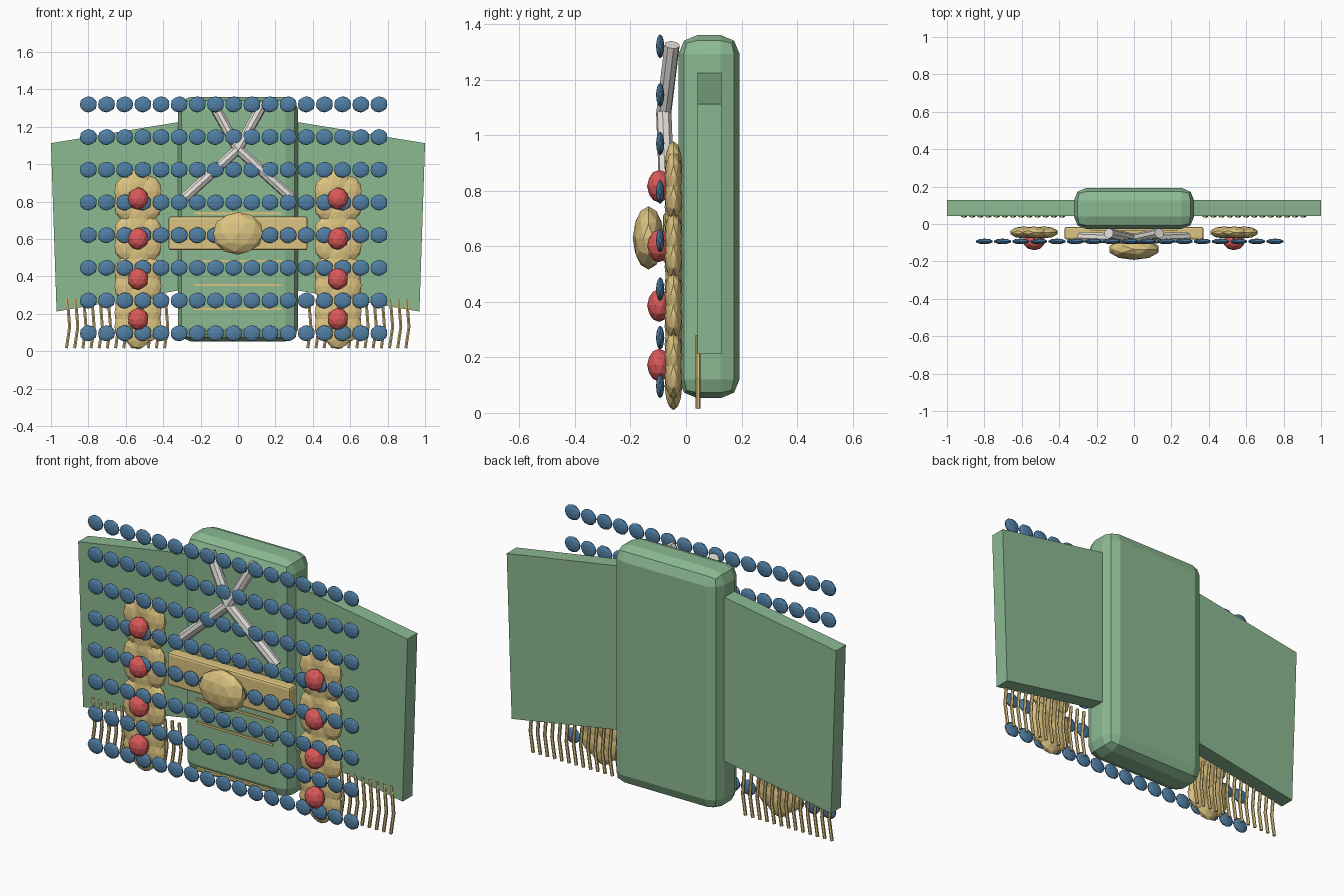
import bpy, bmesh, math
from mathutils import Matrix, Vector

if "Cube" in bpy.data.objects:
    bpy.data.objects.remove(bpy.data.objects["Cube"])


def material(name, rgb):
    m = bpy.data.materials.new(name)
    m.diffuse_color = (*rgb, 1)
    m.use_nodes = True
    m.node_tree.nodes["Principled BSDF"].inputs["Base Color"].default_value = m.diffuse_color
    return m


GREEN = material("green_cloth", (0.26, 0.49, 0.29))
GOLD = material("gold", (0.72, 0.55, 0.22))
RED = material("red", (0.70, 0.10, 0.10))
BLUE = material("blue", (0.08, 0.21, 0.37))
WHITE = material("white", (0.78, 0.75, 0.71))


def add_object(name, bm, mat):
    me = bpy.data.meshes.new(name)
    bmesh.ops.recalc_face_normals(bm, faces=bm.faces)
    bm.to_mesh(me)
    bm.free()
    me.materials.append(mat)
    ob = bpy.data.objects.new(name, me)
    bpy.context.collection.objects.link(ob)
    return ob


def box(name, lo, hi, mat, bevel=0, segments=2):
    bm = bmesh.new()
    lo, hi = Vector(lo), Vector(hi)
    bmesh.ops.create_cube(bm, size=1, matrix=Matrix.Translation((lo + hi) / 2) @ Matrix.Diagonal((*(hi - lo), 1)))
    ob = add_object(name, bm, mat)
    if bevel:
        mod = ob.modifiers.new("bevel", 'BEVEL')
        mod.width, mod.segments = bevel, segments
    return ob


def blobs(name, centres, radii, mat):
    """Many faceted ellipsoids of one size in one object."""
    bm = bmesh.new()
    for c in centres:
        bmesh.ops.create_icosphere(bm, subdivisions=2, radius=1,
                                   matrix=Matrix.Translation(c) @ Matrix.Diagonal((*radii, 1)))
    return add_object(name, bm, mat)


def tubes(name, paths, radius, resolution, mat):
    """Bent rods along polylines, turned into a mesh."""
    cu = bpy.data.curves.new(name, 'CURVE')
    cu.dimensions = '3D'
    cu.bevel_depth, cu.bevel_resolution, cu.use_fill_caps = radius, resolution, True
    for path in paths:
        sp = cu.splines.new('POLY')
        sp.points.add(len(path) - 1)
        for p, co in zip(sp.points, path):
            p.co = (*co, 1)
    tmp = bpy.data.objects.new(name + "_curve", cu)
    bpy.context.collection.objects.link(tmp)
    bpy.context.view_layer.update()
    me = bpy.data.meshes.new_from_object(tmp.evaluated_get(bpy.context.evaluated_depsgraph_get()))
    bpy.data.objects.remove(tmp)
    for poly in me.polygons:
        poly.use_smooth = False
    me.materials.clear()
    me.materials.append(mat)
    ob = bpy.data.objects.new(name, me)
    bpy.context.collection.objects.link(ob)
    return ob


# robe body
box("robe_body", (-0.322, -0.027, 0.053), (0.322, 0.193, 1.36), GREEN, 0.068, 2)

# wide sleeves, slanting down outward
for side, label in ((-1, "left"), (1, "right")):
    bm = bmesh.new()
    outline = [(0.30, 1.228), (1.0, 1.112), (0.97, 0.212), (0.30, 0.328)]
    face = bm.faces.new([bm.verts.new((side * x, 0.042, z)) for x, z in outline])
    ext = bmesh.ops.extrude_face_region(bm, geom=[face])
    bmesh.ops.translate(bm, vec=(0, 0.085, 0),
                        verts=[v for v in ext["geom"] if isinstance(v, bmesh.types.BMVert)])
    add_object(label + "_sleeve", bm, GREEN)

    # fringe hanging below the sleeve
    xs = [side * 0.645 + (i - 6) * 0.0437 for i in range(13)]
    tubes(label + "_fringe", [[(x - 0.005, 0.044, 0.28), (x + 0.007, 0.044, 0.13), (x - 0.01, 0.044, 0.016)]
                              for x in xs], 0.009, 1, GOLD)

    # gold petal clusters with a red stone in each
    tiers = [0.172 + 0.2147 * i for i in range(4)]
    petals = [(side * 0.535 + 0.062 * math.sin(k * math.pi / 3), -0.045,
               z + 0.075 * math.cos(k * math.pi / 3)) for z in tiers for k in range(6)]
    blobs(label + "_gold_petals", petals, (0.075, 0.032, 0.087), GOLD)
    blobs(label + "_red_stones", [(side * 0.534, -0.097, z) for z in tiers], (0.056, 0.043, 0.059), RED)

# crossed collar bands
tubes("collar_bands", [[(s * 0.135, -0.05, 1.325), (0, -0.08, 1.08), (-s * 0.285, -0.07, 0.82)]
                       for s in (-1, 1)], 0.028, 2, WHITE)

# belt, buckle and embroidered lines
box("belt", (-0.372, -0.083, 0.54), (0.372, -0.016, 0.72), GOLD, 0.012, 2)
blobs("buckle", [(0, -0.135, 0.63)], (0.138, 0.057, 0.114), GOLD)
for i in range(6):
    z = 0.737 - i * 0.1275
    box("embroidered_line_%d" % (i + 1), (-0.232, -0.034, z - 0.006), (0.232, -0.02, z + 0.006), GOLD)

# rows of blue beads across the front
blobs("blue_beads", [(-0.8 + 0.0971 * i, -0.093, 0.096 + 0.1748 * j) for j in range(8) for i in range(17)],
      (0.047, 0.015, 0.043), BLUE)
